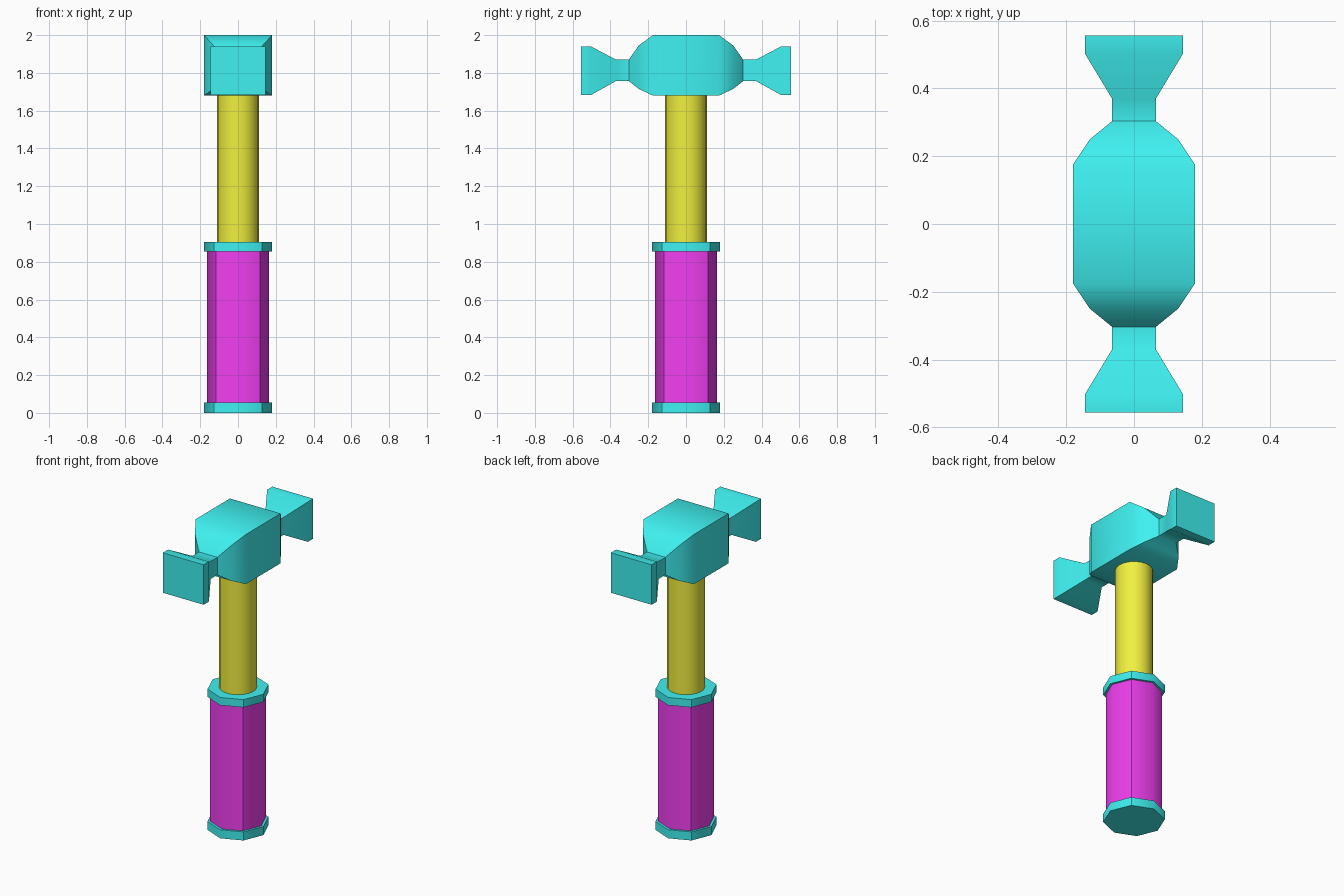
import bpy, bmesh
from math import cos, sin, pi, radians

if "Cube" in bpy.data.objects:
    bpy.data.objects.remove(bpy.data.objects["Cube"])


def paint(name, rgb):
    m = bpy.data.materials.new(name)
    m.diffuse_color = (*rgb, 1)
    m.use_nodes = True
    m.node_tree.nodes["Principled BSDF"].inputs["Base Color"].default_value = m.diffuse_color
    return m


CYAN = paint("cyan", (0.05, 0.88, 0.88))
YELLOW = paint("yellow", (0.88, 0.87, 0.05))
MAGENTA = paint("magenta", (0.88, 0.05, 0.88))


def loft(name, rings, mat, sharp=None):
    """Skin equal-sized rings of points and cap both ends."""
    bm = bmesh.new()
    vs = [[bm.verts.new(p) for p in r] for r in rings]
    n = len(vs[0])
    for a, b in zip(vs, vs[1:]):
        for i in range(n):
            j = (i + 1) % n
            f = bm.faces.new((a[i], a[j], b[j], b[i]))
            f.smooth = True
    bm.faces.new(vs[0])
    bm.faces.new(vs[-1])
    bmesh.ops.recalc_face_normals(bm, faces=bm.faces)
    for e in bm.edges:
        if e.calc_face_angle(0) > radians(50) or (sharp and sharp(e)):
            e.smooth = False
    me = bpy.data.meshes.new(name)
    bm.to_mesh(me)
    bm.free()
    me.materials.append(mat)
    ob = bpy.data.objects.new(name, me)
    bpy.context.collection.objects.link(ob)
    return ob


def prism(name, n, r, z0, z1, mat, sharp=None):
    ring = [(r * cos(2 * pi * i / n), r * sin(2 * pi * i / n)) for i in range(n)]
    return loft(name, [[(x, y, z) for x, y in ring] for z in (z0, z1)], mat, sharp)


def diagonal(e):
    """Corner edges of the octagons at 45 degrees stay crisp."""
    return all(abs(abs(v.co.x) - abs(v.co.y)) < 0.01 for v in e.verts)


# Handle: octagonal grip between two collars, round shaft above
prism("bottom_collar", 8, 0.18, 0, 0.055, CYAN, diagonal)
prism("grip", 8, 0.165, 0.055, 0.855, MAGENTA, diagonal)
prism("top_collar", 8, 0.18, 0.855, 0.905, CYAN, diagonal)
prism("shaft", 20, 0.11, 0.905, 1.69, YELLOW)

# Head: rectangular sections (y, half width, bottom, top), mirrored in y
half = [(0.175, 0.18, 1.68, 2.0), (0.25, 0.13, 1.715, 1.945),
        (0.303, 0.065, 1.757, 1.87), (0.37, 0.065, 1.757, 1.87),
        (0.503, 0.145, 1.683, 1.94), (0.556, 0.145, 1.683, 1.94)]
sections = [(-y, w, b, t) for y, w, b, t in reversed(half)] + half
loft("hammer_head", [[(-w, y, b), (w, y, b), (w, y, t), (-w, y, t)]
                     for y, w, b, t in sections], CYAN)
